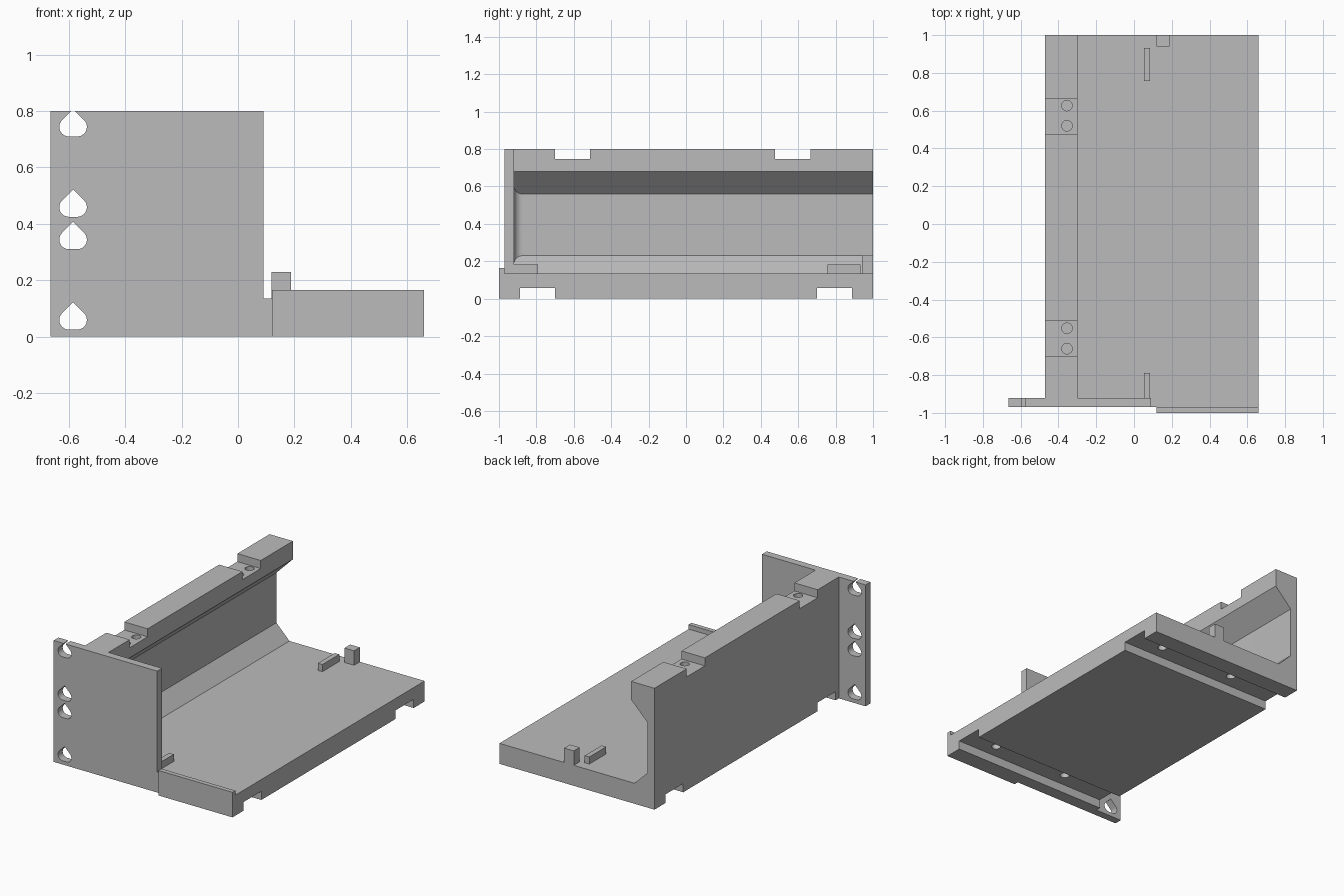
import bpy, bmesh, math
from mathutils import Vector

if "Cube" in bpy.data.objects:
    bpy.data.objects.remove(bpy.data.objects["Cube"])

grey = bpy.data.materials.new("plain grey")
grey.diffuse_color = (0.5, 0.5, 0.5, 1)
grey.use_nodes = True
grey.node_tree.nodes["Principled BSDF"].inputs["Base Color"].default_value = grey.diffuse_color


def prism(name, pts, start, end, axis="y"):
    """Extrude a closed profile: xz points along y, or xy points along z."""
    place = (lambda a, b, d: (a, d, b)) if axis == "y" else (lambda a, b, d: (a, b, d))
    bm = bmesh.new()
    face = bm.faces.new([bm.verts.new(place(a, b, start)) for a, b in pts])
    step = Vector(place(0, 0, end - start))
    new = bmesh.ops.extrude_face_region(bm, geom=[face])["geom"]
    bmesh.ops.translate(bm, vec=step, verts=[v for v in new if isinstance(v, bmesh.types.BMVert)])
    bmesh.ops.recalc_face_normals(bm, faces=bm.faces)
    mesh = bpy.data.meshes.new(name)
    bm.to_mesh(mesh)
    bm.free()
    mesh.materials.append(grey)
    obj = bpy.data.objects.new(name, mesh)
    bpy.context.collection.objects.link(obj)
    return obj


def box(name, x0, x1, y0, y1, z0, z1):
    return prism(name, [(x0, z0), (x1, z0), (x1, z1), (x0, z1)], y0, y1)


def arc(cx, cy, r, a0, a1, n):
    return [(cx + r * math.cos(math.radians(a0 + (a1 - a0) * i / n)),
             cy + r * math.sin(math.radians(a0 + (a1 - a0) * i / n))) for i in range(n + 1)]


def hole(x, y, z0, z1):
    return prism("hole_cutter", arc(x, y, 0.028, 0, 345, 23), z0, z1, "z")


def combine(target, tool, operation):
    mod = target.modifiers.new(operation.lower(), "BOOLEAN")
    mod.object, mod.operation, mod.solver = tool, operation, "EXACT"
    bpy.context.view_layer.objects.active = target
    bpy.ops.object.modifier_apply(modifier=mod.name)
    bpy.data.objects.remove(tool)


# Floor and side wall with an overhanging top rail
bracket = prism("bracket", [(-0.47, 0), (0.66, 0), (0.66, 0.135), (-0.325, 0.135),
                            (-0.42, 0.23), (-0.42, 0.56), (-0.30, 0.68),
                            (-0.30, 0.80), (-0.47, 0.80)], -0.97, 1)

# Front mounting plate with teardrop holes
plate = box("mounting_plate", -0.665, 0.09, -0.97, -0.92, 0, 0.80)
for z in (0.059, 0.344, 0.459, 0.744):
    r, s, x = 0.034, 0.015, -0.585
    drop = (arc(x + s, z, r, -90, 45, 9) + [(x, z + s + r * math.sqrt(2))]
            + arc(x - s, z, r, 135, 270, 9))
    combine(plate, prism("teardrop_cutter", drop, -1.1, -0.8), "DIFFERENCE")
combine(bracket, plate, "UNION")

# Rounded inside corner between plate and wall
f = 0.045
fillet = [(-0.44, -0.94), (-0.42 + f, -0.94)] + arc(-0.42 + f, -0.92 + f, f, 270, 180, 10) \
    + [(-0.44, -0.92 + f)]
combine(bracket, prism("corner_fillet", fillet, 0.12, 0.66, "z"), "UNION")

# Raised front lip of the floor
combine(bracket, box("front_lip", 0.12, 0.66, -1, -0.97, 0, 0.165), "UNION")

# Notches in the top rail, with screw holes
for y0, y1, holes in ((0.475, 0.665, (0.52, 0.627)), (-0.70, -0.513, (-0.66, -0.552))):
    combine(bracket, box("notch_cutter", -0.6, -0.2, y0, y1, 0.747, 0.9), "DIFFERENCE")
    for y in holes:
        combine(bracket, hole(-0.355, y, 0.67, 0.78), "DIFFERENCE")

# Channels across the underside, with screw holes
for side in (-1, 1):
    lo, hi = sorted((side * 0.70, side * 0.887))
    combine(bracket, box("channel_cutter", -0.8, 0.8, lo, hi, -0.1, 0.057), "DIFFERENCE")
    for x in (0.44, -0.11):
        combine(bracket, hole(x, side * 0.795, 0.03, 0.11), "DIFFERENCE")

# Locating rails and stop peg on the floor
box("back_rail", 0.052, 0.085, 0.757, 0.933, 0.13, 0.182)
box("front_rail", 0.052, 0.085, -0.93, -0.79, 0.13, 0.182)
box("stop_peg", 0.118, 0.188, 0.94, 1, 0.13, 0.23)

bpy.ops.object.select_all(action="DESELECT")
bracket.select_set(True)
bpy.context.view_layer.objects.active = bracket
bpy.ops.object.shade_smooth_by_angle(angle=math.radians(30))
